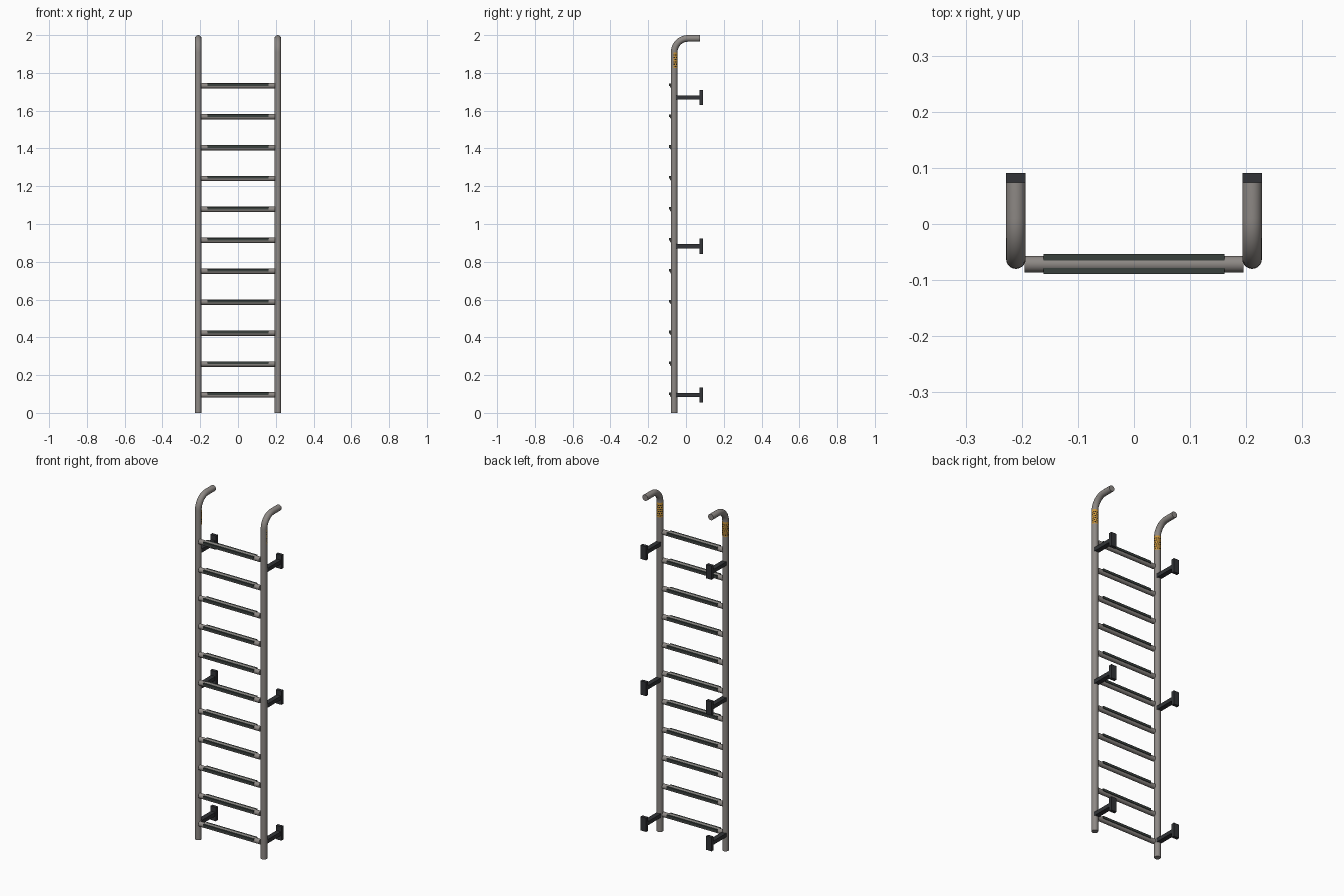
import bpy, bmesh, math
from mathutils import Vector

if "Cube" in bpy.data.objects:
    bpy.data.objects.remove(bpy.data.objects["Cube"])

RX, RY, RR = 0.2105, -0.0625, 0.0175      # rail position and radius
TOP, BEND = 1.9825, 0.073                 # hook centre height, bend radius
RUNG_Y, RUNG_R = -0.0715, 0.0145


def mat(name, r, g, b):
    m = bpy.data.materials.new(name)
    m.diffuse_color = (r, g, b, 1)
    m.use_nodes = True
    m.node_tree.nodes["Principled BSDF"].inputs["Base Color"].default_value = m.diffuse_color
    return m


METAL = mat("grey metal", 0.27, 0.25, 0.235)
DARK = mat("dark bracket grey", 0.032, 0.034, 0.038)
GRIP = mat("dark grip green grey", 0.04, 0.05, 0.046)
ORANGE = mat("warning orange", 0.60, 0.30, 0.04)
BLACK = mat("label black", 0.02, 0.018, 0.015)


def finish(name, bm, *mats, smooth=False):
    me = bpy.data.meshes.new(name)
    bm.normal_update()
    bm.to_mesh(me)
    bm.free()
    ob = bpy.data.objects.new(name, me)
    bpy.context.collection.objects.link(ob)
    for m in mats:
        me.materials.append(m)
    if smooth:
        bpy.ops.object.select_all(action='DESELECT')
        ob.select_set(True)
        bpy.context.view_layer.objects.active = ob
        bpy.ops.object.shade_smooth_by_angle(angle=math.radians(40))
    return ob


def box(name, lo, hi, m):
    bm = bmesh.new()
    bmesh.ops.create_cube(bm, size=1)
    lo, hi = Vector(lo), Vector(hi)
    for v in bm.verts:
        v.co = (lo + hi) / 2 + v.co * (hi - lo)
    return finish(name, bm, m)


def rail(name, x):
    # (y, z, angle) stations along the bent tube
    path = [(RY, 0, 0)]
    for i in range(11):
        a = math.pi / 2 * i / 10
        path.append((RY + BEND - BEND * math.cos(a),
                     TOP - BEND + BEND * math.sin(a), a))
    path.append((0.074, TOP, math.pi / 2))
    bm = bmesh.new()
    n, rings = 20, []
    for y, z, a in path:
        ring = []
        for k in range(n):
            t = 2 * math.pi * k / n
            u, w = RR * math.cos(t), RR * math.sin(t)
            ring.append(bm.verts.new((x + u, y + w * math.cos(a), z - w * math.sin(a))))
        rings.append(ring)
    for r, s in zip(rings, rings[1:]):
        for k in range(n):
            j = (k + 1) % n
            bm.faces.new((r[k], r[j], s[j], s[k]))
    bm.faces.new(rings[0][::-1])
    bm.faces.new(rings[-1])
    finish(name, bm, METAL, smooth=True)


def label(name, x):
    # thin wrap on the back half of the rail with small dark dashes
    bm = bmesh.new()
    cols, rows, r = 16, 14, RR + 0.0006
    a0, a1 = math.radians(-8), math.radians(188)
    grid = []
    for i in range(rows + 1):
        z = 1.825 + 0.084 * i / rows
        grid.append([bm.verts.new((x + r * math.cos(a0 + (a1 - a0) * k / cols),
                                   RY + r * math.sin(a0 + (a1 - a0) * k / cols), z))
                     for k in range(cols + 1)])
    for i in range(rows):
        for k in range(cols):
            f = bm.faces.new((grid[i][k], grid[i][k + 1], grid[i + 1][k + 1], grid[i + 1][k]))
            if 0 < i < rows - 1 and i % 2 and (k + i // 2) % 3 != 0:
                f.material_index = 1
    finish(name, bm, ORANGE, BLACK, smooth=True)


# Side rails, warning labels and wall brackets
for side, s in (("left", -1), ("right", 1)):
    x = s * RX
    rail(side + "_rail", x)
    label(side + "_warning_label", x)
    for i, z in enumerate((0.095, 0.8825, 1.67)):
        box(f"{side}_bracket_arm_{i + 1}", (x - 0.014, RY, z - 0.011),
            (x + 0.014, 0.08, z + 0.011), DARK)
        box(f"{side}_bracket_plate_{i + 1}", (x - 0.0175, 0.072, z - 0.04),
            (x + 0.0175, 0.0905, z + 0.04), DARK)

# Rungs with anti-slip grips
for i in range(11):
    z = 0.095 + 0.1637 * i
    bm = bmesh.new()
    bmesh.ops.create_cone(bm, cap_ends=True, segments=16, radius1=RUNG_R,
                          radius2=RUNG_R, depth=0.39)
    for v in bm.verts:
        v.co = Vector((v.co.z, RUNG_Y + v.co.x, z + v.co.y))
    finish(f"rung_{i + 1}", bm, METAL, smooth=True)
    box(f"rung_grip_{i + 1}", (-0.161, RUNG_Y - 0.018, z - 0.001),
        (0.161, RUNG_Y + 0.018, z + 0.0125), GRIP)
